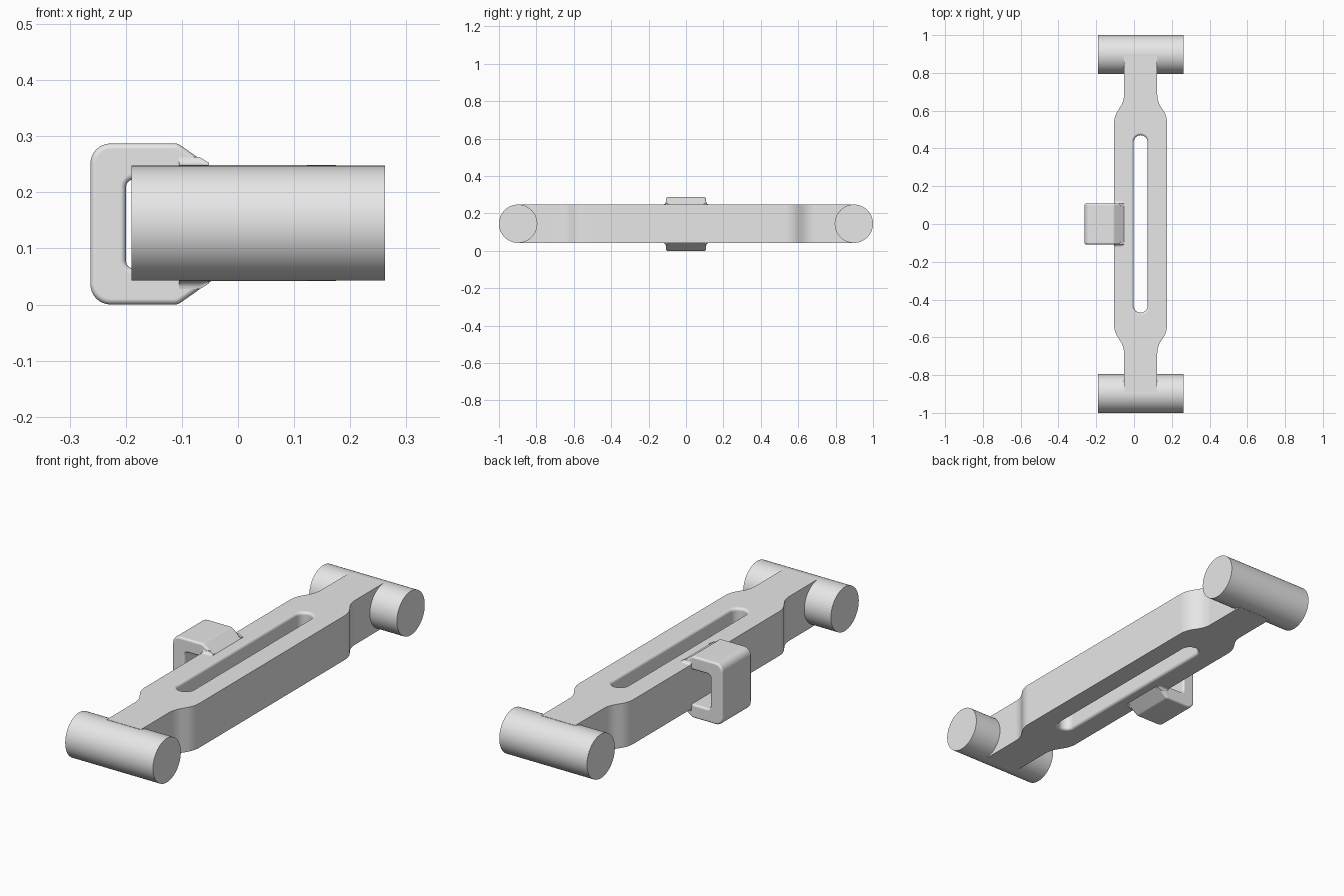
import bpy, bmesh, math
from mathutils import Vector, Matrix

if "Cube" in bpy.data.objects:
    bpy.data.objects.remove(bpy.data.objects["Cube"])

grey = bpy.data.materials.new("plain_grey")
grey.diffuse_color = (0.8, 0.8, 0.8, 1)
grey.use_nodes = True
grey.node_tree.nodes["Principled BSDF"].inputs["Base Color"].default_value = grey.diffuse_color

CX, CZ = 0.035, 0.145          # centre of the bar
BOT, TOP = 0.042, 0.2485       # bar underside and top
END_Y, END_R = 0.8975, 0.1025  # end rollers


def rounded(points, steps=8):
    """Round the corners of a polygon given as (x, y, radius)."""
    out = []
    n = len(points)
    for i, (x, y, r) in enumerate(points):
        p = Vector((x, y))
        if r == 0:
            out.append(p)
            continue
        a = (Vector(points[i - 1][:2]) - p).normalized()
        b = (Vector(points[(i + 1) % n][:2]) - p).normalized()
        half = a.angle(b) / 2
        t = r / math.tan(half)
        centre = p + (a + b).normalized() * (r / math.sin(half))
        u, v = p + a * t - centre, p + b * t - centre
        total = u.angle_signed(v)
        for k in range(steps + 1):
            ang = -total * k / steps
            out.append(centre + Matrix.Rotation(ang, 2) @ u)
    return out


def loft(name, rings):
    """Closed solid through rings with equal point counts."""
    bm = bmesh.new()
    loops = [[bm.verts.new(p) for p in ring] for ring in rings]
    n = len(loops[0])
    for a, b in zip(loops, loops[1:]):
        for i in range(n):
            j = (i + 1) % n
            bm.faces.new((a[i], a[j], b[j], b[i]))
    bm.faces.new(loops[0][::-1])
    bm.faces.new(loops[-1])
    bmesh.ops.recalc_face_normals(bm, faces=bm.faces)
    me = bpy.data.meshes.new(name)
    bm.to_mesh(me)
    bm.free()
    ob = bpy.data.objects.new(name, me)
    bpy.context.collection.objects.link(ob)
    me.materials.append(grey)
    return ob


def finish(ob):
    """Apply modifiers, then smooth with sharp edges kept."""
    bpy.ops.object.select_all(action='DESELECT')
    ob.select_set(True)
    bpy.context.view_layer.objects.active = ob
    for m in list(ob.modifiers):
        bpy.ops.object.modifier_apply(modifier=m.name)
    bpy.ops.object.shade_smooth_by_angle(angle=math.radians(30))
    w = ob.modifiers.new("flat_normals", 'WEIGHTED_NORMAL')
    w.keep_sharp = True


# Bar with narrowed ends
quarter = [(0.14, 0.57, 0.12), (0.088, 0.65, 0.12), (0.088, 0.89, 0)]
outline = (quarter
           + [(-x, y, r) for x, y, r in quarter[::-1]]
           + [(-x, -y, r) for x, y, r in quarter]
           + [(x, -y, r) for x, y, r in quarter[::-1]])
shape = rounded(outline)
bar = loft("bar", [[(p.x + CX, p.y, z) for p in shape] for z in (BOT, TOP)])

# Long slot with softly rounded rims
def stadium(z, grow, half=0.037, length=0.47, n=16):
    r = half + grow
    pts = []
    for s, start in ((1, 0), (-1, math.pi)):
        for k in range(n + 1):
            a = start + math.pi * k / n
            pts.append((CX + r * math.cos(a),
                        s * (length - half) + r * math.sin(a), z))
    return pts


rim = 0.013
upper = []
for k in range(7):
    a = math.pi / 2 * k / 6
    upper.append((TOP - rim * (1 - math.sin(a)), rim * (1 - math.cos(a))))
upper.append((TOP + 0.02, rim))
lower = [(BOT + TOP - z, g) for z, g in upper[::-1]]
cutter = loft("slot_cutter", [stadium(z, g) for z, g in lower + upper])
cutter.hide_render = True
cut = bar.modifiers.new("slot", 'BOOLEAN')
cut.operation = 'DIFFERENCE'
cut.solver = 'EXACT'
cut.object = cutter
finish(bar)
bpy.data.objects.remove(cutter, do_unlink=True)

# Cross rollers at both ends
for name, side in (("front_roller", -1), ("back_roller", 1)):
    circle = [(END_Y * side + END_R * math.cos(math.tau * k / 96),
               CZ + END_R * math.sin(math.tau * k / 96)) for k in range(96)]
    finish(loft(name, [[(x, y, z) for y, z in circle] for x in (-0.19, 0.262)]))

# Side loop: C-shaped section reaching into the bar
H = 0.1435                     # half height
half_c = [(-0.06, 0.08, 0), (-0.036, 0.0935, 0), (-0.107, H, 0.02),
          (-0.263, H, 0.036)]
inner = [(-0.2, 0.08, 0.016)]
section = (half_c + [(x, -z, r) for x, z, r in half_c[::-1]]
           + [(x, -z, r) for x, z, r in inner] + inner)
c_shape = rounded(section)
side_loop = loft("side_loop", [[(p.x, y, CZ - 0.0015 + p.y) for p in c_shape]
                               for y in (-0.108, 0.108)])
bev = side_loop.modifiers.new("soft_edges", 'BEVEL')
bev.width = 0.01
bev.segments = 4
bev.limit_method = 'ANGLE'
bev.angle_limit = math.radians(60)
finish(side_loop)

# Small concave fillets where the loop meets the bar
F = 0.014
for vert, vname in ((1, "upper"), (-1, "lower")):
    for side, sname in ((-1, "front"), (1, "back")):
        rings = []
        for x, f in ((-0.105, F), (-0.068, F), (-0.052, F * 0.3)):
            arc = [(F - f * math.sin(math.pi / 2 * k / 5) - F + f,
                    f - f * math.cos(math.pi / 2 * k / 5)) for k in range(6)]
            prof = arc + [(-0.012, f), (-0.012, -0.003), (f, -0.003)]
            rings.append([(x, side * (0.108 + d),
                           CZ + vert * (0.1035 + h)) for d, h in prof])
        finish(loft(f"{vname}_{sname}_fillet", rings))
